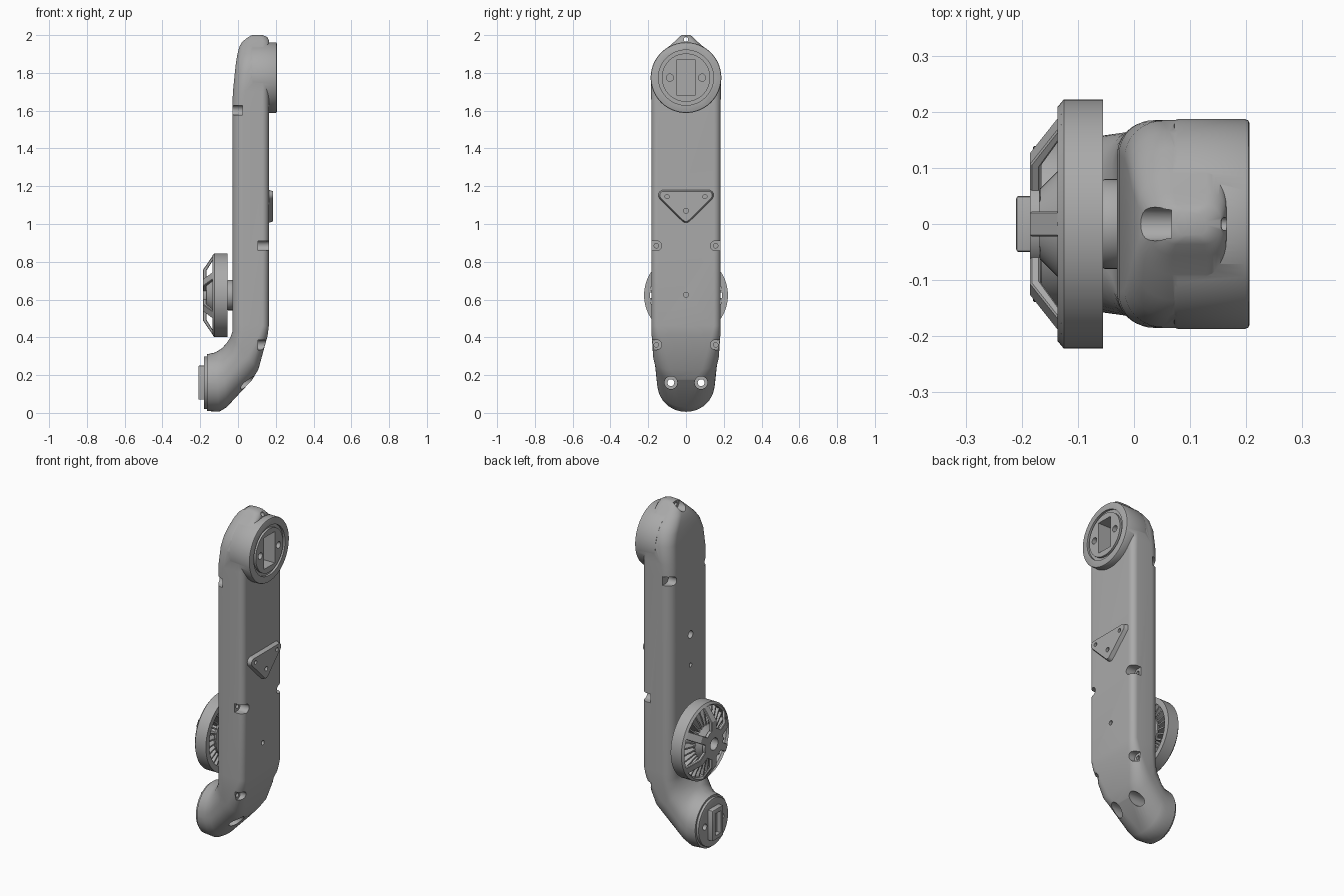
import bpy, bmesh, math
from mathutils import Matrix, Vector

if "Cube" in bpy.data.objects:
    bpy.data.objects.remove(bpy.data.objects["Cube"])

grey = bpy.data.materials.new("satin_grey")
grey.use_nodes = True
COLOUR = (0.4, 0.4, 0.4, 1)
grey.diffuse_color = COLOUR
grey.node_tree.nodes["Principled BSDF"].inputs["Base Color"].default_value = COLOUR


def finish(name, bm):
    bmesh.ops.recalc_face_normals(bm, faces=bm.faces[:])
    mesh = bpy.data.meshes.new(name)
    bm.to_mesh(mesh)
    bm.free()
    mesh.materials.append(grey)
    obj = bpy.data.objects.new(name, mesh)
    bpy.context.collection.objects.link(obj)
    return obj


def activate(obj):
    bpy.ops.object.select_all(action='DESELECT')
    obj.select_set(True)
    bpy.context.view_layer.objects.active = obj


def combine(obj, tool, operation='DIFFERENCE'):
    mod = obj.modifiers.new("combine", 'BOOLEAN')
    mod.operation, mod.object, mod.solver = operation, tool, 'EXACT'
    activate(obj)
    bpy.ops.object.modifier_apply(modifier=mod.name)
    bpy.data.objects.remove(tool)


def bevel(obj, width, segments=2):
    mod = obj.modifiers.new("bevel", 'BEVEL')
    mod.width, mod.segments, mod.limit_method = width, segments, 'ANGLE'
    mod.angle_limit = math.radians(40)
    activate(obj)
    bpy.ops.object.modifier_apply(modifier=mod.name)
    return obj


def smooth(obj):
    activate(obj)
    bpy.ops.object.shade_smooth_by_angle(angle=math.radians(35))


def cyl(name, x0, x1, y, z, r, r2=None, seg=32):
    """Cylinder or cone lying along x."""
    bm = bmesh.new()
    mat = Matrix.Translation(((x0 + x1) / 2, y, z)) @ Matrix.Rotation(math.pi / 2, 4, 'Y')
    bmesh.ops.create_cone(bm, cap_ends=True, segments=seg, radius1=r,
                          radius2=r if r2 is None else r2, depth=x1 - x0, matrix=mat)
    return finish(name, bm)


def box(name, x0, x1, y0, y1, z0, z1):
    bm = bmesh.new()
    mat = Matrix.Translation(((x0 + x1) / 2, (y0 + y1) / 2, (z0 + z1) / 2))
    bmesh.ops.create_cube(bm, size=1, matrix=mat @ Matrix.Diagonal((x1 - x0, y1 - y0, z1 - z0, 1)))
    return finish(name, bm)


def tube(name, rings, z):
    """Closed (x, radius) outline turned about the x axis."""
    bm = bmesh.new()
    n = 64
    loops = [[bm.verts.new((x, r * math.cos(a * math.tau / n), z + r * math.sin(a * math.tau / n)))
              for a in range(n)] for x, r in rings]
    for i, loop in enumerate(loops):
        nxt = loops[(i + 1) % len(loops)]
        for a in range(n):
            b = (a + 1) % n
            bm.faces.new((loop[a], loop[b], nxt[b], nxt[a]))
    return finish(name, bm)


def section(left, right, hw, rl, rr, steps=10):
    """Rounded rectangle between two points of the side profile."""
    a, b = Vector((left[0], 0, left[1])), Vector((right[0], 0, right[1]))
    d = (b - a).normalized()
    length = (b - a).length
    pts = []
    for k, (u, v, r) in enumerate(((length - rr, hw - rr, rr), (rl, hw - rl, rl),
                                   (rl, rl - hw, rl), (length - rr, rr - hw, rr))):
        for s in range(steps + 1):
            t = (k + s / steps) * math.pi / 2
            pts.append(a + d * (u + r * math.cos(t)) + Vector((0, v + r * math.sin(t), 0)))
    return pts


# Arm body: inner point, outer point, half width, inner and outer corner radius
elbow = [((-.165, .31), (-.165, .01), .15, .149, .149),
         ((-.12, .32), (-.10, .006), .152, .149, .149),
         ((-.085, .342), (-.06, .03), .155, .14, .145),
         ((-.06, .37), (.075, .175), .165, .10, .11),
         ((-.04, .40), (.108, .23), .174, .08, .09),
         ((-.03, .43), (.157, .41), .182, .06, .045),
         ((-.03, .47), (.163, .46), .183, .06, .035)]
# Head slices: height, inner x, outer x, half width, radius
head = [(1.62, -.03, .163, .183, .06), (1.7, -.027, .163, .185, .062),
        (1.8, -.017, .163, .184, .068), (1.86, -.01, .163, .165, .072),
        (1.9, -.003, .163, .136, .075), (1.94, .008, .163, .09, .06),
        (1.97, .025, .165, .056, .045), (1.99, .045, .155, .036, .03),
        (2.0, .075, .13, .022, .02)]
bm = bmesh.new()
rows = [section(*e) for e in elbow]
rows += [section((xl, z), (xr, z), hw, r, min(r, .035)) for z, xl, xr, hw, r in head]
loops = [[bm.verts.new(p) for p in row] for row in rows]
for lo, hi in zip(loops, loops[1:]):
    for i in range(len(lo)):
        j = (i + 1) % len(lo)
        bm.faces.new((lo[i], lo[j], hi[j], hi[i]))
bm.faces.new(loops[0])
bm.faces.new(loops[-1])
bmesh.ops.remove_doubles(bm, verts=bm.verts[:], dist=.0001)
body = finish("arm_body", bm)

# Round joint face at the head, with groove, slot and pin holes
TOP = 1.775
combine(body, bevel(cyl("joint", .07, .206, 0, TOP, .187, seg=96), .008), 'UNION')
combine(body, tube("groove", [(.193, .128), (.193, .146), (.3, .146), (.3, .128)], TOP))
combine(body, box("slot", .09, .3, -.05, .05, TOP - .093, TOP + .093))
for y in (-.085, .085):
    combine(body, cyl("pin_hole", .15, .3, y, TOP, .019))

# Lug hole on the very top
combine(body, cyl("lug_hole", -.1, .3, 0, 1.977, .012))
combine(body, cyl("lug_recess", -.1, .067, 0, 1.977, .03))

# Screw notches on the long edges
for side in (-1, 1):
    for x0, x1, z in ((.105, .3, .885), (.105, .3, .36), (-.2, .025, 1.602)):
        y0, y1 = sorted((side * .155, side * .3))
        combine(body, cyl("notch", x0, x1, side * .155, z, .026))
        combine(body, box("notch_side", x0, x1, y0, y1, z - .026, z + .026))
        combine(body, cyl("screw_hole", .04, .12, side * .157, z, .012))
    # Bolts through the elbow
    combine(body, cyl("bolt_hole", -.3, .3, side * .08, .16, .018))
    combine(body, cyl("bolt_recess", -.06, .3, side * .08, .16, .034))

# Small holes in the flat sides
combine(body, cyl("side_hole", .12, .3, 0, .625, .013))
combine(body, cyl("port", -.2, 0, 0, 1.23, .022))
combine(body, cyl("port_small", -.2, 0, 0, 1.05, .012))
smooth(body)

# Elbow end plate with hollow plug
plate = bevel(cyl("elbow_plate", -.18, -.16, 0, .16, .139, seg=64), .003)
combine(plate, bevel(box("plug", -.21, -.165, -.05, .05, .07, .25), .005), 'UNION')
combine(plate, box("plug_slot", -.3, -.185, -.026, .026, .095, .225))
for y in (-.08, .08):
    combine(plate, cyl("plate_hole", -.3, 0, y, .16, .018))
smooth(plate)

# Three-cornered cover with rounded corners
bm = bmesh.new()
lower, upper = [], []
for cy, cz, start in ((.118, 1.152, -45), (-.118, 1.152, 90), (0, 1.035, 225)):
    sweep = 90 if start == 225 else 135
    for s in range(9):
        t = math.radians(start + sweep * s / 8)
        for x, r, ring in ((.155, .031, lower), (.186, .021, upper)):
            ring.append(bm.verts.new((x, cy + r * math.cos(t), cz + r * math.sin(t))))
n = len(lower)
for i in range(n):
    j = (i + 1) % n
    bm.faces.new((lower[i], lower[j], upper[j], upper[i]))
bm.faces.new(lower)
bm.faces.new(upper)
cover = finish("corner_cover", bm)
for y, z, r in ((0, 1.07, .013), (.1, 1.145, .011), (-.1, 1.145, .011)):
    combine(cover, cyl("cover_hole", .17, .3, y, z, r))
smooth(cover)

# Wheel: rim, shaft, hub, fins and sloping arms
HUB = .623
smooth(tube("wheel_rim", [(-.055, .19), (-.055, .222), (-.125, .222), (-.136, .209), (-.125, .2),
                          (-.065, .2), (-.065, .19)], HUB))
smooth(bevel(cyl("wheel_shaft", -.056, -.02, 0, HUB, .08, seg=48), .004))
smooth(cyl("wheel_back", -.066, -.055, 0, HUB, .13, seg=48))
hub = tube("wheel_hub", [(-.06, .035), (-.06, .1), (-.13, .1), (-.17, .06), (-.185, .06), (-.185, .035)], HUB)
smooth(hub)


def spoke(name, outline, width, angle):
    """Radial (radius, x) outline given a thickness and turned about the hub."""
    bm = bmesh.new()
    face = bm.faces.new([bm.verts.new((x, -width / 2, r)) for r, x in outline])
    moved = bmesh.ops.extrude_face_region(bm, geom=[face])["geom"]
    bmesh.ops.translate(bm, vec=(0, width, 0), verts=[v for v in moved if isinstance(v, bmesh.types.BMVert)])
    bmesh.ops.transform(bm, verts=bm.verts[:],
                        matrix=Matrix.Translation((0, 0, HUB)) @ Matrix.Rotation(angle, 4, 'X'))
    return finish(name, bm)


for i in range(30):
    spoke("wheel_fin", [(.09, -.06), (.2, -.06), (.2, -.115), (.09, -.135)], .009, math.tau * i / 30)
for i in range(6):
    bevel(spoke("wheel_arm", [(.04, -.185), (.135, -.185), (.218, -.128), (.205, -.12),
                              (.13, -.167), (.04, -.167)], .045, math.tau * i / 6), .003, 1)
smooth(tube("arm_ring", [(-.168, .035), (-.168, .085), (-.185, .085), (-.185, .035)], HUB))
